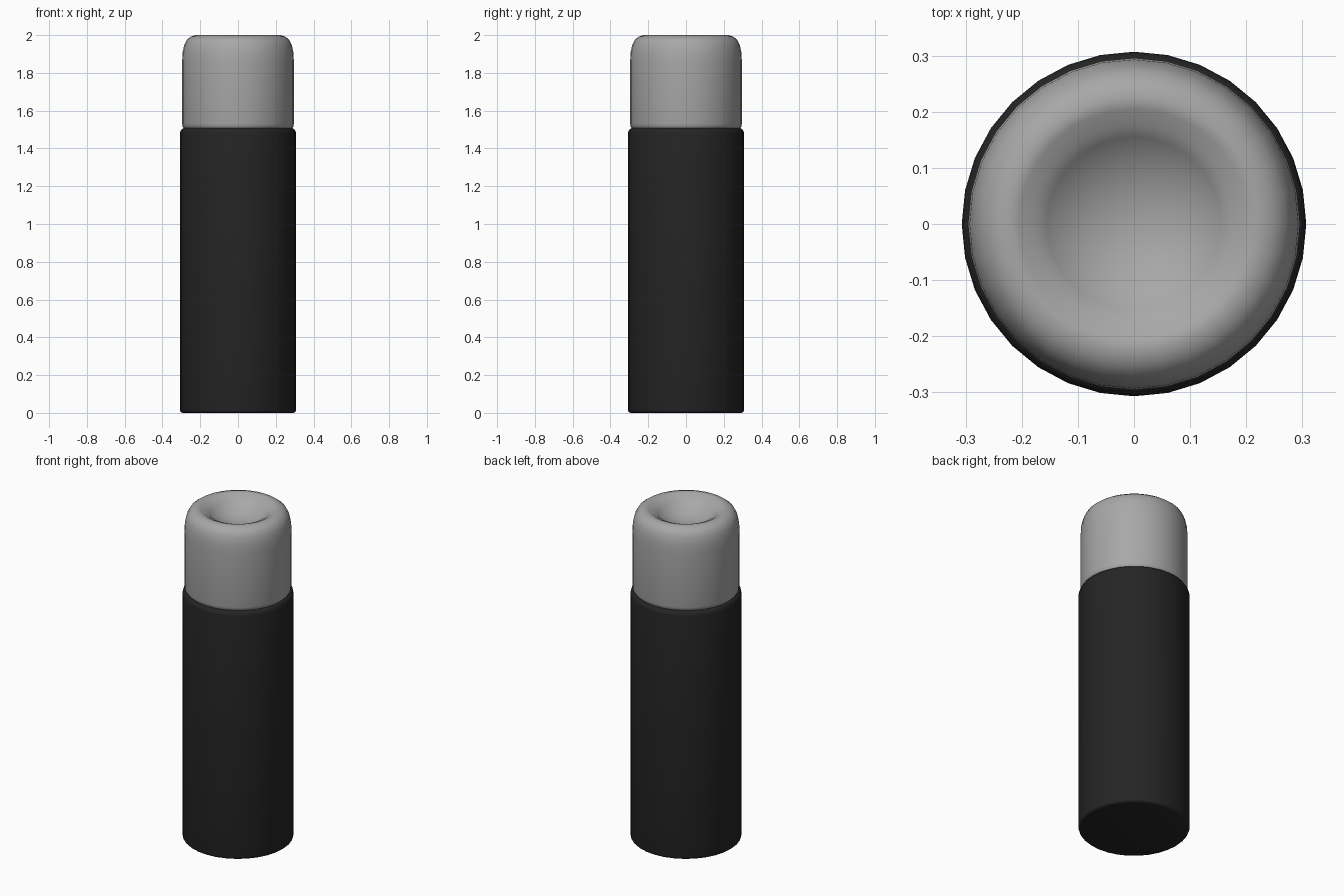
import bpy
import bmesh
import math

SEGMENTS = 32

cube = bpy.data.objects.get("Cube")
if cube:
    bpy.data.objects.remove(cube, do_unlink=True)


def make_material(name, level):
    mat = bpy.data.materials.new(name)
    mat.use_nodes = True
    color = (level, level, level, 1)
    mat.diffuse_color = color
    mat.node_tree.nodes["Principled BSDF"].inputs["Base Color"].default_value = color
    return mat


def arc(cr, cz, radius, start, end, steps):
    """Points of a profile arc, angles in degrees from the outward direction."""
    angles = [math.radians(start + (end - start) * i / steps) for i in range(steps + 1)]
    return [(cr + radius * math.cos(a), cz + radius * math.sin(a)) for a in angles]


def lathe(name, profile, mat):
    """Revolve a (radius, height) profile running from bottom centre to top centre."""
    bm = bmesh.new()
    verts = [bm.verts.new((r, 0, z)) for r, z in profile]
    edges = [bm.edges.new(pair) for pair in zip(verts, verts[1:])]
    bmesh.ops.spin(bm, geom=verts + edges, cent=(0, 0, 0), axis=(0, 0, 1),
                   angle=math.tau, steps=SEGMENTS, use_merge=True)
    bmesh.ops.remove_doubles(bm, verts=bm.verts, dist=0.0005)
    bmesh.ops.recalc_face_normals(bm, faces=bm.faces)
    mesh = bpy.data.meshes.new(name)
    bm.to_mesh(mesh)
    bm.free()
    mesh.materials.append(mat)
    obj = bpy.data.objects.new(name, mesh)
    bpy.context.collection.objects.link(obj)
    bpy.ops.object.select_all(action="DESELECT")
    obj.select_set(True)
    bpy.context.view_layer.objects.active = obj
    bpy.ops.object.shade_smooth_by_angle(angle=math.radians(40))
    return obj


black = make_material("matte black", 0.018)
grey = make_material("cap grey", 0.39)

# Tall body with a tight bottom edge and a softer shoulder
body = [(0, 0)]
body += arc(0.292, 0.015, 0.015, -90, 0, 3)
body += arc(0.277, 1.48, 0.03, 0, 90, 4)
body += [(0, 1.51)]
lathe("body", body, black)

# Cap with a tapered rounded rim and a bowl sunk into its top
cap = [(0, 1.505), (0.285, 1.505), (0.293, 1.515), (0.296, 1.53), (0.296, 1.86),
       (0.293, 1.91), (0.284, 1.95), (0.27, 1.977), (0.25, 1.992), (0.225, 2.0),
       (0.205, 1.996), (0.19, 1.986)]
cap += arc(0, 2.146, 0.24, -43, -90, 7)
lathe("cap", cap, grey)
